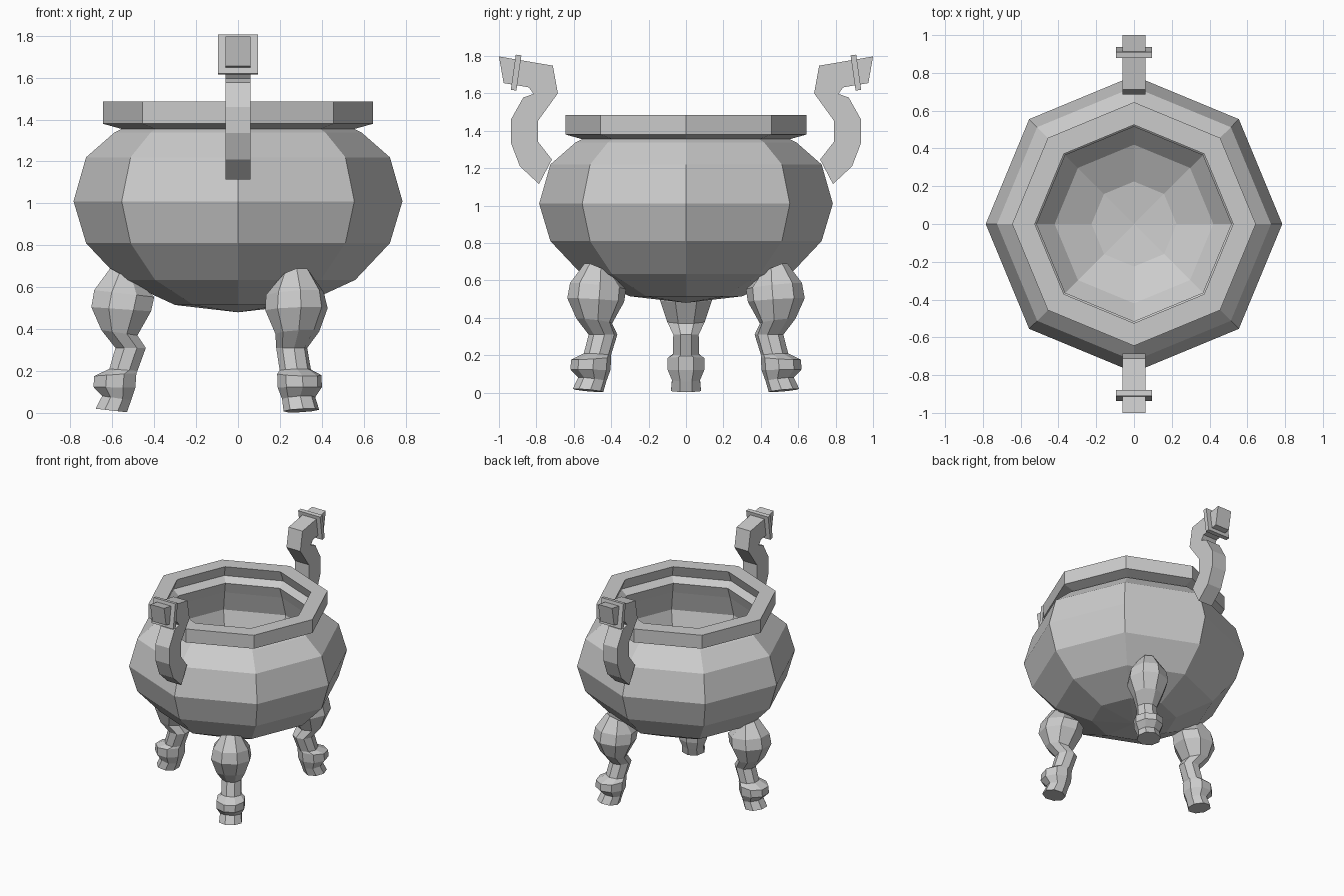
import bpy, bmesh
from math import sin, cos, pi, radians

if "Cube" in bpy.data.objects:
    bpy.data.objects.remove(bpy.data.objects["Cube"])


def finish(name, bm):
    bmesh.ops.remove_doubles(bm, verts=bm.verts, dist=1e-5)
    bmesh.ops.recalc_face_normals(bm, faces=bm.faces)
    me = bpy.data.meshes.new(name)
    bm.to_mesh(me)
    bm.free()
    ob = bpy.data.objects.new(name, me)
    bpy.context.collection.objects.link(ob)
    return ob


def bridge(bm, a, b):
    n = len(a)
    for i in range(n):
        bm.faces.new((a[i], a[(i + 1) % n], b[(i + 1) % n], b[i]))


def prism(name, outline, half):
    """Extrude a (y, z) outline symmetrically along x."""
    bm = bmesh.new()
    a = [bm.verts.new((-half, y, z)) for y, z in outline]
    b = [bm.verts.new((half, y, z)) for y, z in outline]
    bm.faces.new(a)
    bm.faces.new(b[::-1])
    bridge(bm, a, b)
    return finish(name, bm)


# Hollow eight-sided bowl with rim: one (radius, z) profile, outside then inside
profile = [(0, .48), (.30, .515), (.56, .635), (.725, .81), (.785, 1.01),
           (.725, 1.22), (.59, 1.338), (.555, 1.355), (.645, 1.38), (.645, 1.485),
           (.525, 1.485), (.56, 1.40), (.515, 1.36), (.545, 1.275), (.59, 1.12),
           (.545, .97), (.42, .836), (.225, .746), (0, .72)]
bm = bmesh.new()
verts = [bm.verts.new((r, 0, z)) for r, z in profile]
edges = [bm.edges.new(p) for p in zip(verts, verts[1:])]
bmesh.ops.spin(bm, geom=verts + edges, cent=(0, 0, 0), axis=(0, 0, 1),
               angle=2 * pi, steps=8, use_merge=True)
finish("bowl", bm)

# Curved handles, each with a square collar near the tip
handle = [(1.0, 1.797), (.712, 1.748), (.685, 1.60), (.79, 1.455), (.79, 1.34),
          (.717, 1.246), (.786, 1.115), (.888, 1.21), (.936, 1.335), (.936, 1.46),
          (.87, 1.578), (.815, 1.597), (.84, 1.632), (.975, 1.655)]
collar = [(.91, 1.807), (.88, 1.803), (.907, 1.615), (.937, 1.619)]
for side, s in (("front", -1), ("back", 1)):
    prism(side + "_handle", [(s * y, z) for y, z in handle], .06)
    prism(side + "_handle_collar", [(s * y, z) for y, z in collar], .095)

# Legs: tilted octagonal rings (outer r, outer z, inner r, inner z, half width)
rings = [(.61, .69, .46, .61, .07), (.686, .586, .40, .553, .125),
         (.70, .505, .415, .485, .138), (.652, .395, .48, .37, .10),
         (.585, .31, .44, .31, .068), (.614, .21, .48, .20, .07),
         (.686, .176, .485, .19, .098), (.69, .124, .49, .12, .098),
         (.648, .081, .51, .06, .075), (.68, .02, .53, .003, .08)]
for name, deg in (("left_leg", 180), ("front_right_leg", -60), ("back_right_leg", 60)):
    bm = bmesh.new()
    loops = []
    for ro, zo, ri, zi, w in rings:
        loop = []
        for k in range(8):
            a = (k + .5) * pi / 4
            c, s = cos(a) / cos(pi / 8), sin(a) / cos(pi / 8)
            loop.append(bm.verts.new(((ro + ri) / 2 + c * (ro - ri) / 2, s * w,
                                      (zo + zi) / 2 + c * (zo - zi) / 2)))
        loops.append(loop)
    for a, b in zip(loops, loops[1:]):
        bridge(bm, a, b)
    bm.faces.new(loops[0])
    bm.faces.new(loops[-1])
    finish(name, bm).rotation_euler.z = radians(deg)
